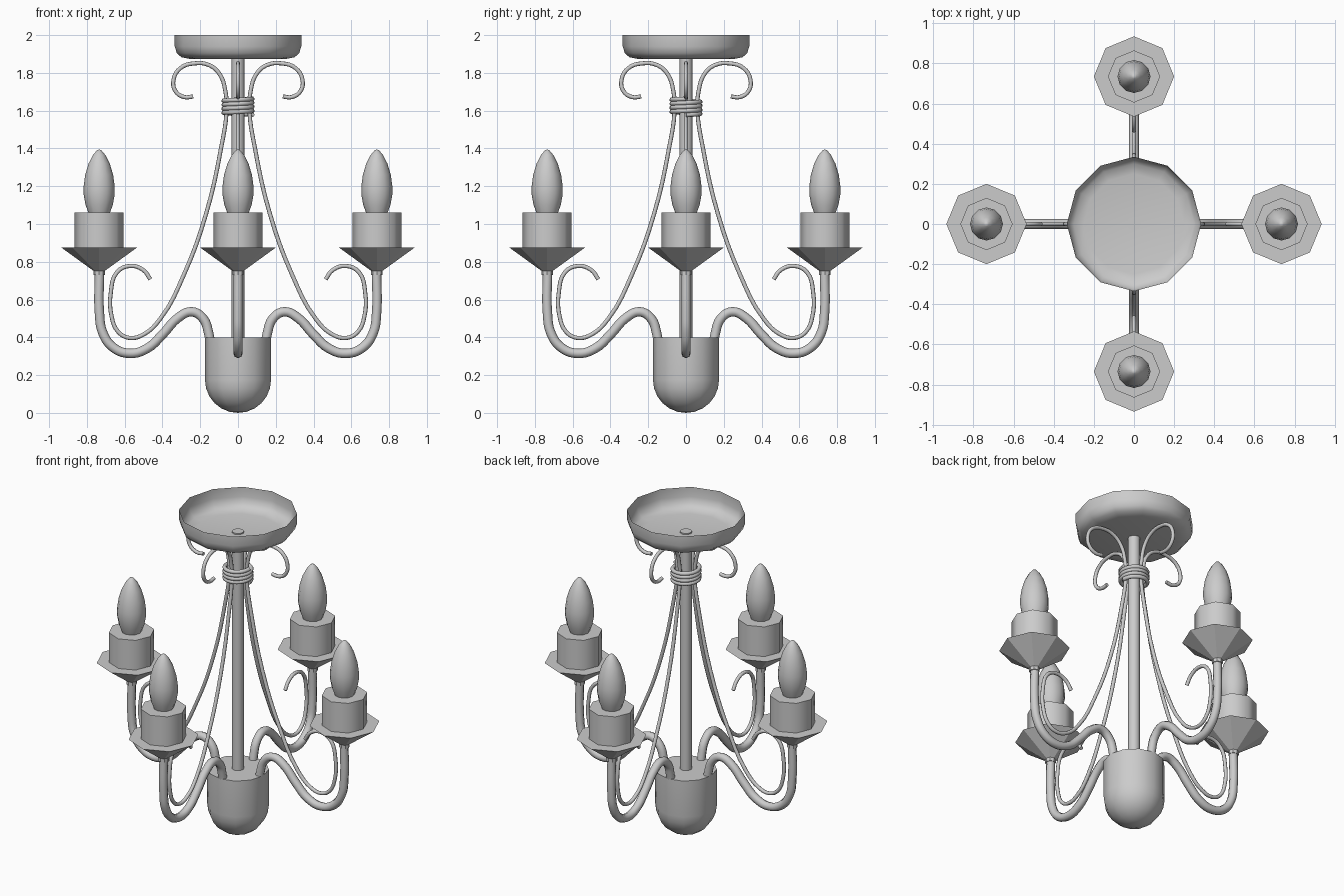
import bpy, bmesh
from math import sin, cos, pi, radians

if "Cube" in bpy.data.objects:
    bpy.data.objects.remove(bpy.data.objects["Cube"])


def finish(obj, angle):
    bpy.ops.object.select_all(action='DESELECT')
    obj.select_set(True)
    bpy.context.view_layer.objects.active = obj
    if angle:
        bpy.ops.object.shade_smooth_by_angle(angle=radians(angle))
    return obj


def lathe(name, profile, sides, angle=40, x=0.0):
    """Revolve (radius, z) points about a vertical axis at x."""
    bm = bmesh.new()
    rings = []
    for r, z in profile:
        n = 1 if r == 0 else sides
        rings.append([bm.verts.new((x + r * cos(2 * pi * i / sides), r * sin(2 * pi * i / sides), z))
                      for i in range(n)])
    for a, b in zip(rings, rings[1:]):
        for i in range(sides):
            j = (i + 1) % sides
            quad = [a[i % len(a)], a[j % len(a)], b[j % len(b)], b[i % len(b)]]
            bm.faces.new(list(dict.fromkeys(quad)))
    bmesh.ops.recalc_face_normals(bm, faces=bm.faces)
    mesh = bpy.data.meshes.new(name)
    bm.to_mesh(mesh)
    bm.free()
    obj = bpy.data.objects.new(name, mesh)
    bpy.context.collection.objects.link(obj)
    return finish(obj, angle)


def tube(name, points, radius, steps=5):
    """Round tube along a smooth path, as a mesh."""
    cu = bpy.data.curves.new(name, 'CURVE')
    cu.dimensions = '3D'
    cu.bevel_depth = radius
    cu.bevel_resolution = 2
    cu.use_fill_caps = True
    cu.resolution_u = steps
    sp = cu.splines.new('BEZIER')
    sp.bezier_points.add(len(points) - 1)
    for bp, p in zip(sp.bezier_points, points):
        bp.co = p
        bp.handle_left_type = bp.handle_right_type = 'AUTO'
    obj = bpy.data.objects.new(name, cu)
    bpy.context.collection.objects.link(obj)
    finish(obj, None)
    bpy.ops.object.convert(target='MESH')
    return finish(bpy.context.view_layer.objects.active, 50)


def four_ways(obj):
    """Repeat a part at quarter turns round the stem."""
    base = obj.name
    obj.name = base + "_1"
    for k in range(1, 4):
        c = obj.copy()
        c.name = f"{base}_{k + 1}"
        c.rotation_euler.z = k * pi / 2
        bpy.context.collection.objects.link(c)


# Ceiling canopy: open shallow bowl
lathe("canopy", [(0, 1.873), (0.25, 1.873), (0.30, 1.883), (0.324, 1.905),
                 (0.335, 1.94), (0.335, 2.0)], 12)

# Central stem
lathe("stem", [(0, 0.38), (0.035, 0.38), (0.035, 1.88), (0, 1.88)], 8, 50)

# Bottom cup with a rounded underside
R = 0.175
arc = [(R * sin(a), R - R * cos(a)) for a in (k * pi / 12 for k in range(1, 7))]
lathe("bottom_cup", [(0, 0)] + arc + [(R, 0.4), (0, 0.4)], 12)

# Wire wrapped round the stem and scrolls
turns, per = 4, 12
tube("wire_wrap", [(0.076 * cos(2 * pi * i / per), 0.076 * sin(2 * pi * i / per),
                    1.578 + 0.085 * i / (turns * per)) for i in range(turns * per + 1)], 0.012, 2)

# Curved arms
arm = [(0.145, 0.35), (0.155, 0.42), (0.185, 0.50), (0.245, 0.535), (0.315, 0.505),
       (0.40, 0.415), (0.48, 0.342), (0.575, 0.315), (0.665, 0.35), (0.718, 0.43),
       (0.733, 0.52), (0.733, 0.76)]
four_ways(tube("arm", [(r, 0, z) for r, z in arm], 0.025))

# Thin decorative scrolls
scroll = [(0.237, 1.675), (0.285, 1.672), (0.332, 1.705), (0.341, 1.765), (0.305, 1.825),
          (0.235, 1.85), (0.15, 1.84), (0.095, 1.79), (0.068, 1.71), (0.06, 1.61),
          (0.09, 1.40), (0.17, 1.05), (0.285, 0.735), (0.41, 0.50), (0.50, 0.415),
          (0.575, 0.397), (0.635, 0.43), (0.669, 0.51), (0.673, 0.64), (0.64, 0.745),
          (0.57, 0.778), (0.50, 0.755), (0.464, 0.707)]
four_ways(tube("scroll", [(r, 0, z) for r, z in scroll], 0.011, 4))

# Drip pans, candle sleeves and flame bulbs
X = 0.735
four_ways(lathe("pan", [(0, 0.73), (0.03, 0.73), (0.03, 0.752), (0.2, 0.875), (0, 0.875)], 8, None, X))
four_ways(lathe("candle_sleeve", [(0, 0.87), (0.13, 0.87), (0.13, 1.06), (0, 1.06)], 8, 50, X))
four_ways(lathe("bulb", [(0.055, 1.055), (0.072, 1.10), (0.082, 1.155), (0.082, 1.20), (0.074, 1.26),
                         (0.056, 1.32), (0.033, 1.365), (0.012, 1.39), (0, 1.395)], 12, 60, X))
